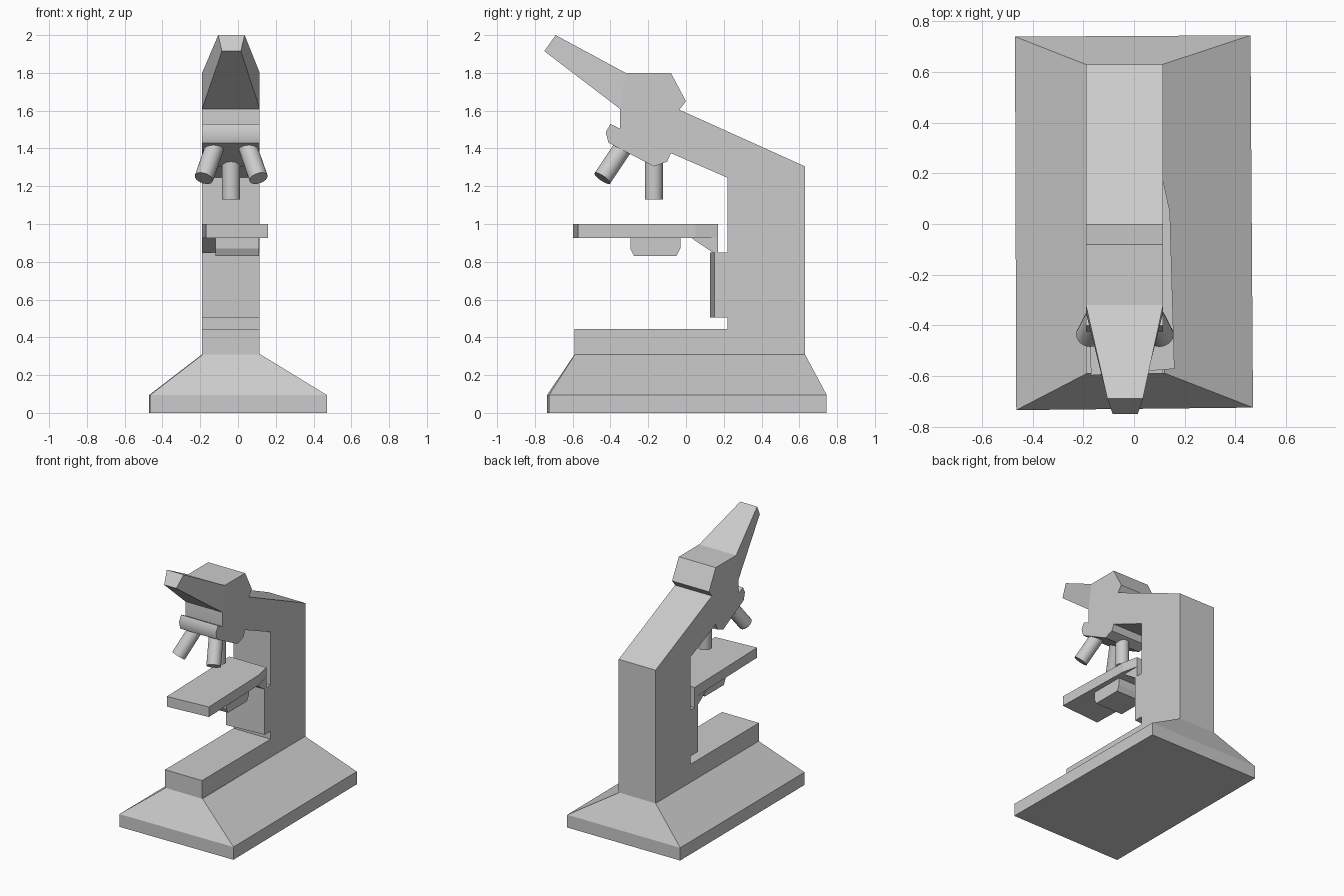
import bpy, bmesh
from math import radians
from mathutils import Vector

if "Cube" in bpy.data.objects:
    bpy.data.objects.remove(bpy.data.objects["Cube"])

X0, X1 = -0.19, 0.115   # left and right faces of the body


def loft(name, rings, cap_start=True, cap_end=True, smooth=None):
    """Skin a list of equal-length point rings into one object."""
    bm = bmesh.new()
    rows = [[bm.verts.new(p) for p in ring] for ring in rings]
    n = len(rows[0])
    for a, b in zip(rows, rows[1:]):
        for i in range(n):
            j = (i + 1) % n
            bm.faces.new((a[i], a[j], b[j], b[i]))
    if cap_start:
        bm.faces.new(rows[0][::-1])
    if cap_end:
        bm.faces.new(rows[-1])
    bmesh.ops.recalc_face_normals(bm, faces=bm.faces)
    me = bpy.data.meshes.new(name)
    bm.to_mesh(me)
    bm.free()
    ob = bpy.data.objects.new(name, me)
    bpy.context.collection.objects.link(ob)
    if smooth:
        bpy.ops.object.select_all(action='DESELECT')
        ob.select_set(True)
        bpy.context.view_layer.objects.active = ob
        bpy.ops.object.shade_smooth_by_angle(angle=radians(smooth))
    return ob


def side_profile(name, pts, x0=X0, x1=X1, smooth=None):
    """Extrude a (y, z) outline across x."""
    return loft(name, [[(x, y, z) for y, z in pts] for x in (x0, x1)], smooth=smooth)


def plan(name, pts, z0, z1):
    """Extrude an (x, y) outline upwards."""
    return loft(name, [[(x, y, z) for x, y in pts] for z in (z0, z1)])


def barrel(name, top, bottom, r=0.05):
    """Cylinder between two points."""
    top, bottom = Vector(top), Vector(bottom)
    axis = bottom - top
    bpy.ops.mesh.primitive_cylinder_add(vertices=24, radius=r, depth=axis.length,
                                        location=(top + bottom) / 2)
    ob = bpy.context.object
    ob.name = name
    ob.rotation_euler = axis.to_track_quat('Z', 'Y').to_euler()
    bpy.ops.object.shade_smooth_by_angle(angle=radians(40))


# Flared base: slab, then slope up to the body
foot = [(-0.47, 0.74), (0.46, 0.745), (0.47, -0.725), (-0.465, -0.735)]
neck = [(X0, 0.63), (0.112, 0.63), (0.118, -0.588), (-0.186, -0.59)]
loft("base", [[(x, y, 0) for x, y in foot],
              [(x, y, 0.095) for x, y in foot],
              [(x, y, 0.31) for x, y in neck]], cap_end=False)

# Foot block, column, arm, head and nosepiece in one side profile
side_profile("frame", [
    (-0.59, 0.31), (0.63, 0.31), (0.63, 1.305), (-0.035, 1.605), (0.0, 1.65),
    (-0.08, 1.80), (-0.32, 1.80), (-0.35, 1.61), (-0.35, 1.505), (-0.40, 1.53),
    (-0.425, 1.485), (-0.41, 1.43), (-0.17, 1.305), (-0.10, 1.33),
    (-0.08, 1.375), (0.22, 1.245), (0.22, 0.445), (-0.59, 0.445)], smooth=45)

# Eyepiece tube, tapering towards the eye
loft("eyepiece", [
    [(X0, -0.32, 1.80), (X1, -0.32, 1.80), (X1, -0.35, 1.61), (X0, -0.35, 1.61)],
    [(-0.105, -0.69, 2.0), (0.035, -0.69, 2.0), (0.015, -0.75, 1.915), (-0.085, -0.75, 1.915)]],
    cap_start=False)

# Objectives
barrel("objective_centre", (-0.037, -0.17, 1.36), (-0.037, -0.17, 1.13), 0.048)
for name, s in (("objective_left", -1), ("objective_right", 1)):
    barrel(name, (-0.036 + s * 0.076, -0.31, 1.44), (-0.036 + s * 0.145, -0.443, 1.242))

# Stage plate
plan("stage", [(X0, 0.17), (-0.17, -0.598), (0.16, -0.572), (0.142, 0.05), (X1, 0.17)],
     0.925, 1.0)

# Sloped gusset under the stage and the slide block on the column
side_profile("stage_gusset", [(0.03, 0.925), (0.17, 0.925), (0.17, 0.85), (0.14, 0.85)])
plan("stage_bracket", [(X0, 0.128), (X1, 0.15), (X1, 0.22), (X0, 0.22)], 0.505, 0.85)

# Condenser under the stage
side_profile("condenser", [
    (-0.295, 0.925), (-0.295, 0.87), (-0.275, 0.83), (-0.05, 0.83),
    (-0.03, 0.87), (-0.03, 0.925)], -0.12, 0.11)
